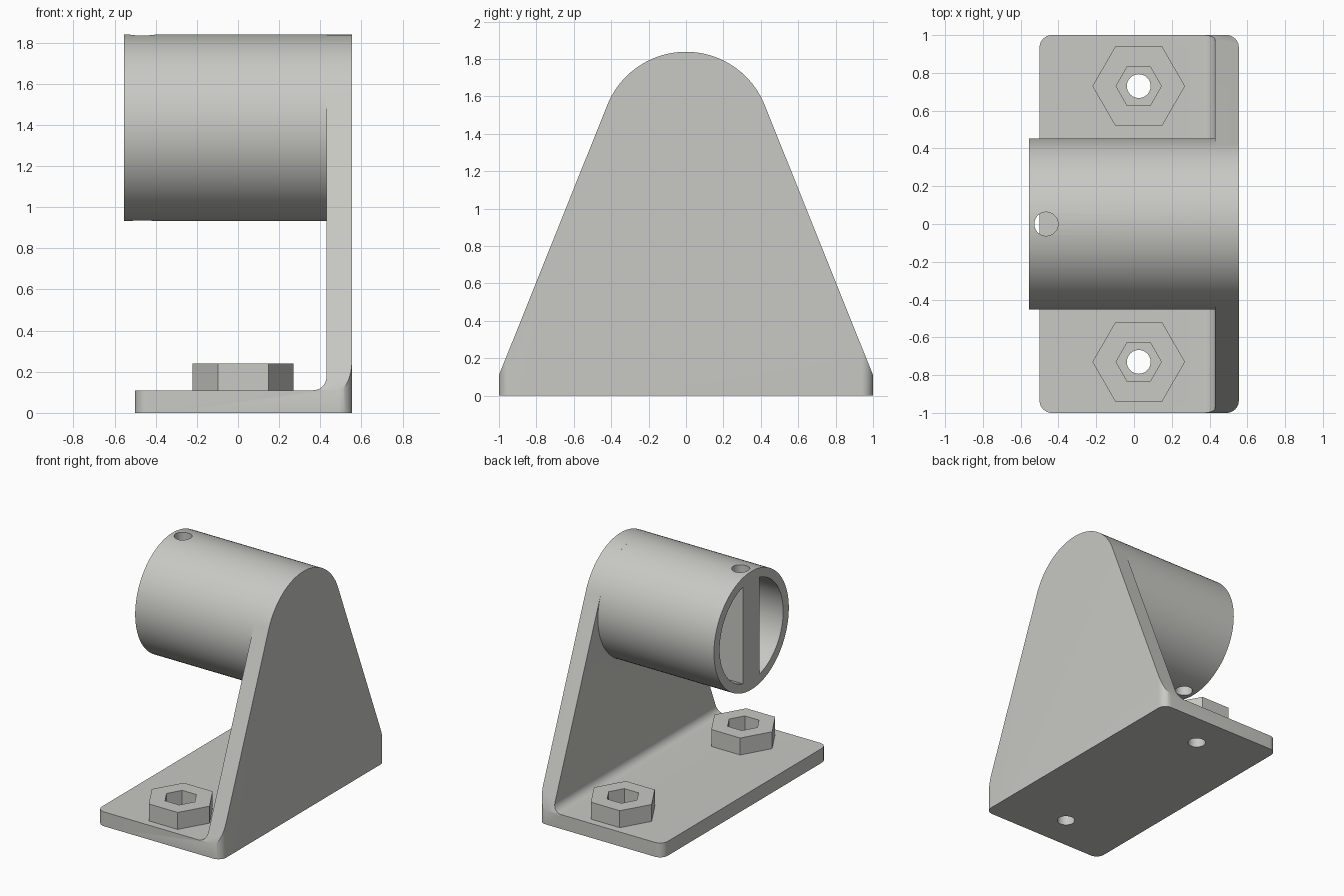
import bpy, bmesh, math

if "Cube" in bpy.data.objects:
    bpy.data.objects.remove(bpy.data.objects["Cube"])

grey = bpy.data.materials.new("light_grey")
grey.diffuse_color = (0.58, 0.58, 0.55, 1)
grey.use_nodes = True
grey.node_tree.nodes["Principled BSDF"].inputs["Base Color"].default_value = grey.diffuse_color


def prism(name, pts, axis, a, b):
    """Extrude a 2D outline along an axis from a to b."""
    place = {"x": lambda u, v, t: (t, u, v),
             "y": lambda u, v, t: (u, t, v),
             "z": lambda u, v, t: (u, v, t)}[axis]
    bm = bmesh.new()
    lo = [bm.verts.new(place(u, v, a)) for u, v in pts]
    hi = [bm.verts.new(place(u, v, b)) for u, v in pts]
    bm.faces.new(lo)
    bm.faces.new(hi)
    n = len(pts)
    for i in range(n):
        j = (i + 1) % n
        bm.faces.new((lo[i], lo[j], hi[j], hi[i]))
    bmesh.ops.recalc_face_normals(bm, faces=bm.faces)
    me = bpy.data.meshes.new(name)
    bm.to_mesh(me)
    bm.free()
    me.materials.append(grey)
    ob = bpy.data.objects.new(name, me)
    bpy.context.collection.objects.link(ob)
    return ob


def arc(cx, cy, r, a0, a1, n):
    """Points on an arc, angles in radians."""
    return [(cx + r * math.cos(a0 + (a1 - a0) * i / n),
             cy + r * math.sin(a0 + (a1 - a0) * i / n)) for i in range(n + 1)]


def circle(cx, cy, r, n):
    return arc(cx, cy, r, 0, 2 * math.pi, n)[:-1]


def select(ob):
    bpy.ops.object.select_all(action="DESELECT")
    ob.select_set(True)
    bpy.context.view_layer.objects.active = ob


def boolean(ob, tool, op="DIFFERENCE"):
    """Apply a boolean and discard the tool."""
    select(ob)
    m = ob.modifiers.new("cut", "BOOLEAN")
    m.operation, m.object, m.solver = op, tool, "EXACT"
    bpy.ops.object.modifier_apply(modifier=m.name)
    bpy.data.objects.remove(tool)


def smooth(ob):
    select(ob)
    bpy.ops.object.shade_smooth_by_angle(angle=math.radians(30))


PI = math.pi
X0, X1, WALL = -0.5, 0.555, 0.43      # base ends, inner face of upright
T, R, ZC = 0.11, 0.4535, 1.385        # base thickness, tube radius and height
F = 0.065                             # fillet and corner radius
BX, BY, HOLE = 0.025, 0.73, 0.063     # bolt position, hole radius

# Bracket: L profile with inner fillet
profile = [(X0, 0), (X1, 0), (X1, 2), (WALL, 2)]
profile += arc(WALL - F, T + F, F, 0, -PI / 2, 10) + [(X0, T)]
bracket = prism("bracket", profile, "y", -1.1, 1.1)

# Tapered outline, straight flanks tangent to the round top
ang = math.atan2(T - ZC, 1) + math.acos(R / math.hypot(1, T - ZC))
outline = [(-1, -0.1), (1, -0.1), (1, T)] + arc(0, ZC, R, ang, PI - ang, 48) + [(-1, T)]
boolean(bracket, prism("side_trim", outline, "x", -1, 1), "INTERSECT")

# Rounded vertical corners
plan = []
for i, (sx, sy) in enumerate([(1, 1), (-1, 1), (-1, -1), (1, -1)]):
    cx = X1 - F if sx > 0 else X0 + F
    plan += arc(cx, sy * (1 - F), F, i * PI / 2, (i + 1) * PI / 2, 10)
boolean(bracket, prism("corner_trim", plan, "z", -0.2, 2.2), "INTERSECT")

# Bolt holes and hexagonal nuts
for side, s in (("front", -1), ("back", 1)):
    boolean(bracket, prism("drill", circle(BX, s * BY, HOLE, 32), "z", -0.1, 0.3))
    nut = prism(side + "_nut", circle(BX, s * BY, 0.245, 6), "z", T, 0.24)
    boolean(nut, prism("socket", circle(BX, s * BY, 0.12, 6), "z", 0, 0.4))
smooth(bracket)

# Tube with two D-shaped bores either side of a vertical web
tube = prism("tube", circle(0, ZC, R, 96), "x", -0.555, WALL)
half = math.acos(0.1 / 0.385)
for mid in (0, PI):
    bore = prism("bore", arc(0, ZC, 0.385, mid - half, mid + half, 48), "x", -0.7, 0.6)
    boolean(tube, bore)
# Pin hole straight down through the web
boolean(tube, prism("pin_drill", circle(-0.465, 0, HOLE, 32), "z", 0.7, 2.1))
smooth(tube)
